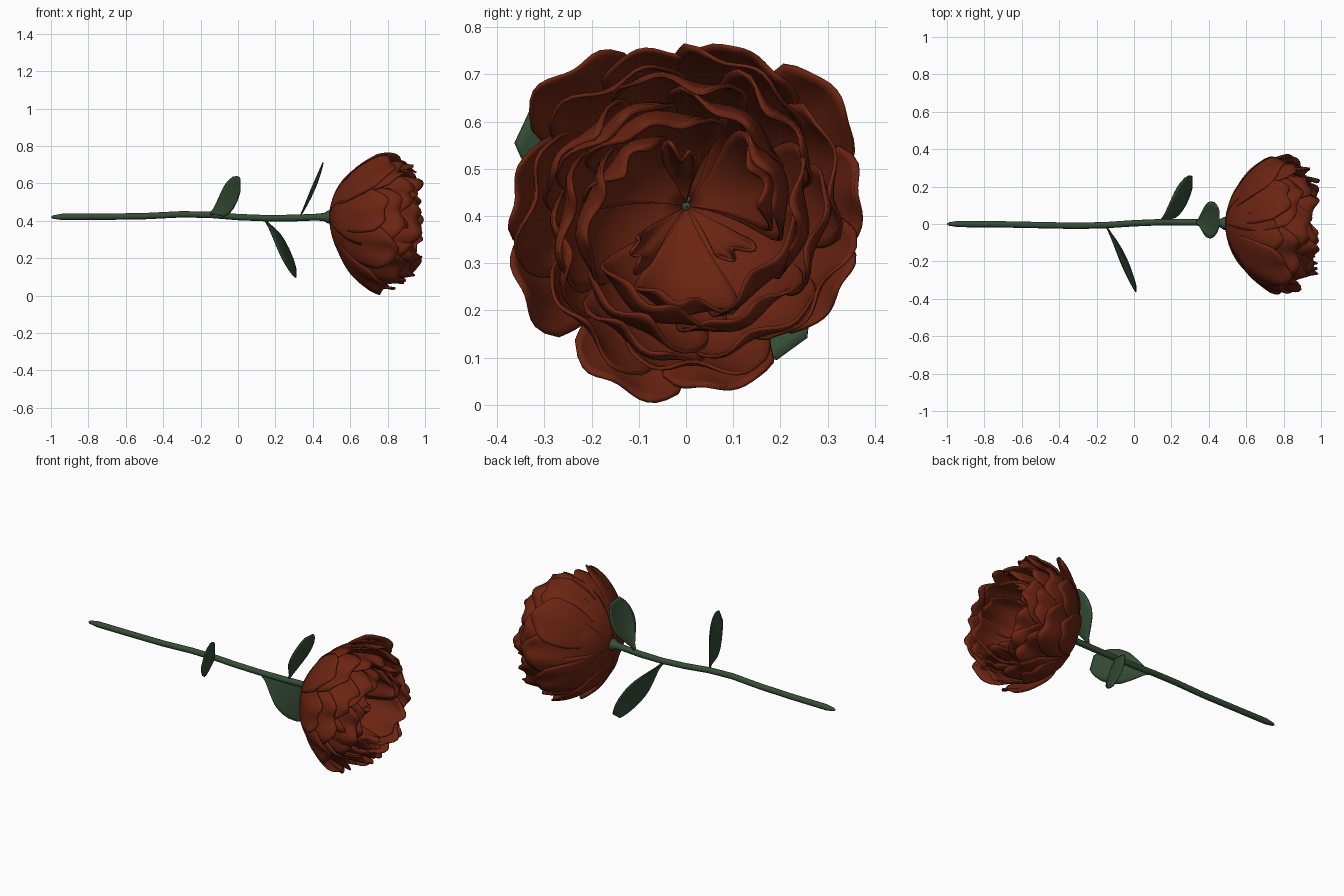
import bpy, bmesh, math, random
from mathutils import Vector

if "Cube" in bpy.data.objects:
    bpy.data.objects.remove(bpy.data.objects["Cube"])

random.seed(7)


def material(name, rgb):
    m = bpy.data.materials.new(name)
    m.diffuse_color = (*rgb, 1)
    m.use_nodes = True
    m.node_tree.nodes["Principled BSDF"].inputs["Base Color"].default_value = m.diffuse_color
    return m


RED = material("deep red", (0.15, 0.018, 0.006))
GREEN = material("leaf green", (0.036, 0.075, 0.038))


def surface(name, fn, nu, nv, mat, thick=0.0):
    """Grid surface from fn(u, v), u and v in 0..1."""
    bm = bmesh.new()
    g = [[bm.verts.new(fn(i / nu, j / nv)) for j in range(nv + 1)] for i in range(nu + 1)]
    for i in range(nu):
        for j in range(nv):
            bm.faces.new((g[i][j], g[i + 1][j], g[i + 1][j + 1], g[i][j + 1]))
    bmesh.ops.remove_doubles(bm, verts=bm.verts, dist=0.0002)
    bmesh.ops.recalc_face_normals(bm, faces=bm.faces)
    for f in bm.faces:
        f.smooth = True
    me = bpy.data.meshes.new(name)
    bm.to_mesh(me)
    bm.free()
    me.materials.append(mat)
    ob = bpy.data.objects.new(name, me)
    bpy.context.collection.objects.link(ob)
    if thick:
        mod = ob.modifiers.new("thickness", "SOLIDIFY")
        mod.thickness = thick
        mod.offset = 0
    return ob


def lerp_table(table, t):
    for a, b in zip(table, table[1:]):
        if t <= b[0]:
            k = (t - a[0]) / (b[0] - a[0])
            k = max(0, k)
            return [p + (q - p) * k for p, q in zip(a[1:], b[1:])]
    return list(table[-1][1:])


# stem: gently wavy tube with a pointed cut end and a swelling under the bloom
STEM = [(-1.0, 0.0, 0.42, 0.001), (-0.99, 0.0, 0.42, 0.009), (-0.94, 0.0, 0.421, 0.017),
        (-0.7, -0.002, 0.422, 0.017), (-0.5, -0.006, 0.425, 0.017), (-0.3, -0.01, 0.435, 0.017),
        (-0.15, -0.006, 0.432, 0.017), (0.0, 0.004, 0.42, 0.017), (0.15, 0.01, 0.414, 0.017),
        (0.3, 0.01, 0.415, 0.018), (0.42, 0.006, 0.42, 0.018), (0.46, 0.004, 0.42, 0.022),
        (0.48, 0.003, 0.42, 0.034), (0.51, 0.002, 0.42, 0.036), (0.53, 0.002, 0.42, 0.001)]


def stem(u, v):
    x, y, z, r = STEM[round(u * (len(STEM) - 1))]
    a = v * math.tau
    return Vector((x, y + r * math.cos(a), z + r * math.sin(a)))


surface("stem", stem, len(STEM) - 1, 12, GREEN)


# leaves: narrow stalk, broad blade, blunt rounded tip
WIDTH = [(0, 0.006), (0.12, 0.018), (0.3, 0.06), (0.45, 0.09), (0.6, 0.1),
         (0.75, 0.093), (0.88, 0.075), (0.96, 0.055), (1, 0.04)]


def leaf(name, x0, x1, reach, angle):
    _, z0 = lerp_table([s[:3] for s in STEM], x0)
    y0, _ = lerp_table([s[:3] for s in STEM], x0)
    ca, sa = math.cos(angle), math.sin(angle)

    def fn(u, v):
        s = v * 2 - 1
        w = lerp_table(WIDTH, u)[0] * s
        x = x0 + (x1 - x0) * u * (1.5 - 0.5 * u) - 0.015 * s * s * math.sin(u * math.pi)
        r = 0.005 + reach * u
        return Vector((x, y0 + r * ca - w * sa, z0 + r * sa + w * ca))
    surface(name, fn, 16, 8, GREEN, 0.006)


leaf("leaf_lower", -0.15, 0.01, 0.37, math.radians(155))
leaf("leaf_middle", 0.14, 0.31, 0.36, math.radians(-54))
leaf("leaf_upper", 0.33, 0.455, 0.29, math.radians(86))


# petals: each follows a Bezier profile (x, radius) swept over an arc
def petal(name, prof, angle, half, scale=1.0, skew=0.02, ruffle=0.01, round_=0.16):
    ph, ph2 = random.uniform(0, 6.28), random.uniform(0, 6.28)
    dx = random.uniform(-0.012, 0.008)

    def fn(u, v):
        s = v * 2 - 1
        t = u * (1 - round_ * abs(s) ** 3.5 + 0.02 * math.sin(4 * s + ph) - 0.02)
        k = 1 - t
        b = (k ** 3, 3 * k * k * t, 3 * k * t * t, t ** 3)
        x = sum(c * p[0] for c, p in zip(b, prof)) + dx * t
        r = sum(c * p[1] for c, p in zip(b, prof))
        r *= 1 + (scale - 1) * t
        r += skew * s * t + ruffle * t * t * math.sin(5 * s + ph2)
        # edges roll slightly outward near the rim
        r += 0.018 * max(0, t - 0.75) * 4 * abs(s) ** 2
        x += ruffle * 0.6 * t ** 3 * math.sin(7 * s + ph)
        a = angle + half * s * (0.75 + 0.25 * math.sin(math.pi * min(1, t * 1.1)))
        return Vector((x, r * math.cos(a), 0.42 - 0.025 * min(1, t * 2) + r * math.sin(a)))
    surface(name, fn, 14, 14, RED, 0.008)


# outer saucer of petals: angle in degrees and relative reach
OUTER = [(38, 1.06), (5, 0.96), (-28, 0.93), (-78, 0.95), (-112, 1.0),
         (203, 0.99), (168, 0.95), (130, 1.05), (101, 0.93), (66, 0.96)]
for i, (deg, sc) in enumerate(OUTER):
    prof = [(0.49, 0.015), (0.53, 0.2), (0.63, 0.35), (0.80 + 0.05 * (i % 2), 0.385)]
    petal(f"outer_petal_{i}", prof, math.radians(deg), 0.42, sc, 0.012, 0.008)

# inner rings: profile, count, start angle, half arc
RINGS = [
    ([(0.49, 0.015), (0.52, 0.27), (0.72, 0.35), (0.90, 0.33)], 7, 0.3, 0.56),
    ([(0.50, 0.01), (0.54, 0.26), (0.75, 0.33), (0.95, 0.275)], 7, 0.8, 0.55),
    ([(0.51, 0.01), (0.56, 0.24), (0.80, 0.30), (0.985, 0.235)], 6, 0.1, 0.64),
    ([(0.53, 0.01), (0.60, 0.22), (0.80, 0.27), (0.985, 0.195)], 5, 0.6, 0.75),
    ([(0.57, 0.01), (0.62, 0.20), (0.80, 0.23), (0.95, 0.165)], 3, 2.5, 0.62),
    ([(0.60, 0.01), (0.64, 0.10), (0.72, 0.14), (0.80, 0.13)], 3, 1.6, 0.3),
]
for n, (prof, count, start, half) in enumerate(RINGS):
    for i in range(count):
        a = start + i * math.tau / count + random.uniform(-0.1, 0.1)
        petal(f"petal_ring_{n + 1}_{i}", prof, a, half, random.uniform(0.95, 1.05),
              0.02, 0.014, 0.14)
